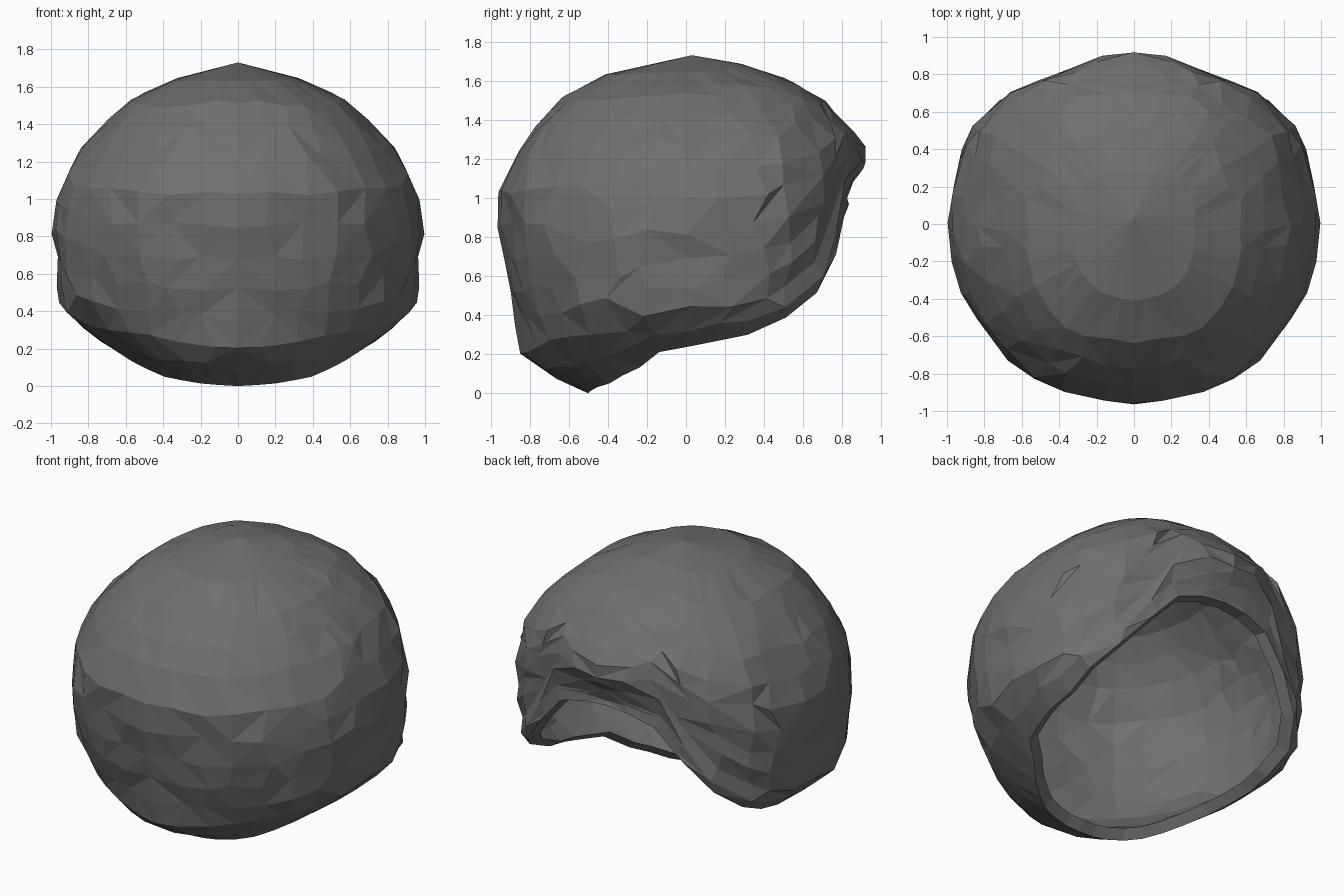
import bpy, bmesh, math, random

if "Cube" in bpy.data.objects:
    bpy.data.objects.remove(bpy.data.objects["Cube"])
random.seed(4)

# Silhouette profile: height, half width, reach to +y, reach to -y
PROFILE = [(1.73, .03, .05, .05), (1.68, .22, .32, .28), (1.6, .47, .55, .5), (1.5, .62, .71, .67),
           (1.34, .79, .84, .8), (1.2, .89, .87, .9), (1.05, .97, .84, .96), (.8, 1, .82, .96),
           (.6, .97, .84, .92), (.42, .97, .77, .86), (.3, .82, .62, .88), (.2, .68, .55, .85),
           (.1, .55, .5, .72), (0, .45, .45, .5)]
# Lower edge of the hair: angle from +y in degrees, height
RIM = [(0, .97), (15, .95), (26, .88), (36, .66), (46, .5), (57, .38), (64, .31), (88, .24),
       (100, .22), (113, .13), (135, .05), (160, .01), (180, 0)]
TOP, COLS, ROWS = 1.73, 17, 12


def lerp_table(table, key):
    for a, b in zip(table, table[1:]):
        if min(a[0], b[0]) <= key <= max(a[0], b[0]):
            t = (key - a[0]) / (b[0] - a[0])
            return [p + (q - p) * t for p, q in zip(a[1:], b[1:])]
    return list(table[-1][1:])


def surface(deg, z):
    """Point on the outer surface at an angle and a height."""
    w, f, b = lerp_table(PROFILE, z)
    s, c = math.sin(math.radians(deg)), math.cos(math.radians(deg))
    f += .09 * math.exp(-(deg / 15) ** 2 - ((z - 1.23) / .1) ** 2)   # pointed fringe
    n, d = (2.6, f) if c > 0 else (2.1, b)
    r = ((abs(s) / w) ** n + (abs(c) / d) ** n) ** (-1 / n)
    return r * s, r * c, z


bm = bmesh.new()
apex = bm.verts.new((0, .03, TOP))
inner_apex = bm.verts.new((0, .03, TOP - .09))
columns = []
for i in range(COLS):
    deg = 180 * i / (COLS - 1)
    rim = lerp_table(RIM, deg)[0]
    edge = i in (0, COLS - 1)
    col = []
    for j in range(1, ROWS + 1):
        t = j / ROWS
        t = .6 * t + .4 * (1 - math.cos(math.pi * t)) / 2
        inside = 0 < j < ROWS
        a = deg + (0 if edge or not inside else random.uniform(-3, 3))
        z = TOP - (TOP - rim) * t + (random.uniform(-.025, .025) if 1 < j < ROWS else 0)
        x, y, z = surface(a, z)
        k = random.uniform(.975, 1.005) if inside else 1
        col.append(bm.verts.new((0 if edge else x * k, y * k, z)))
    # Lining: the same column shrunk, from the rim back up to the crown
    for v in reversed(col[:]):
        x, y, z = v.co
        col.append(bm.verts.new((x * .92, y * .92, .88 + (z - .88) * .93)))
    columns.append(col)

for a, b in zip(columns, columns[1:]):
    bm.faces.new((apex, a[0], b[0]))
    for j in range(len(a) - 1):
        q = (a[j], a[j + 1], b[j + 1], b[j])
        if random.random() < .5:
            bm.faces.new((q[0], q[1], q[2]))
            bm.faces.new((q[0], q[2], q[3]))
        else:
            bm.faces.new((q[0], q[1], q[3]))
            bm.faces.new((q[1], q[2], q[3]))
    bm.faces.new((a[-1], inner_apex, b[-1]))

# Mirror the half to the other side
geo = bm.verts[:] + bm.edges[:] + bm.faces[:]
dup = bmesh.ops.duplicate(bm, geom=geo)["geom"]
for v in [g for g in dup if isinstance(g, bmesh.types.BMVert)]:
    v.co.x *= -1
bmesh.ops.remove_doubles(bm, verts=bm.verts[:], dist=.0005)
bmesh.ops.recalc_face_normals(bm, faces=bm.faces[:])

mesh = bpy.data.meshes.new("hair_cap")
bm.to_mesh(mesh)
bm.free()
grey = bpy.data.materials.new("dark grey")
grey.diffuse_color = (.16, .16, .16, 1)
grey.use_nodes = True
grey.node_tree.nodes["Principled BSDF"].inputs["Base Color"].default_value = grey.diffuse_color
mesh.materials.append(grey)
bpy.context.collection.objects.link(bpy.data.objects.new("hair_cap", mesh))
